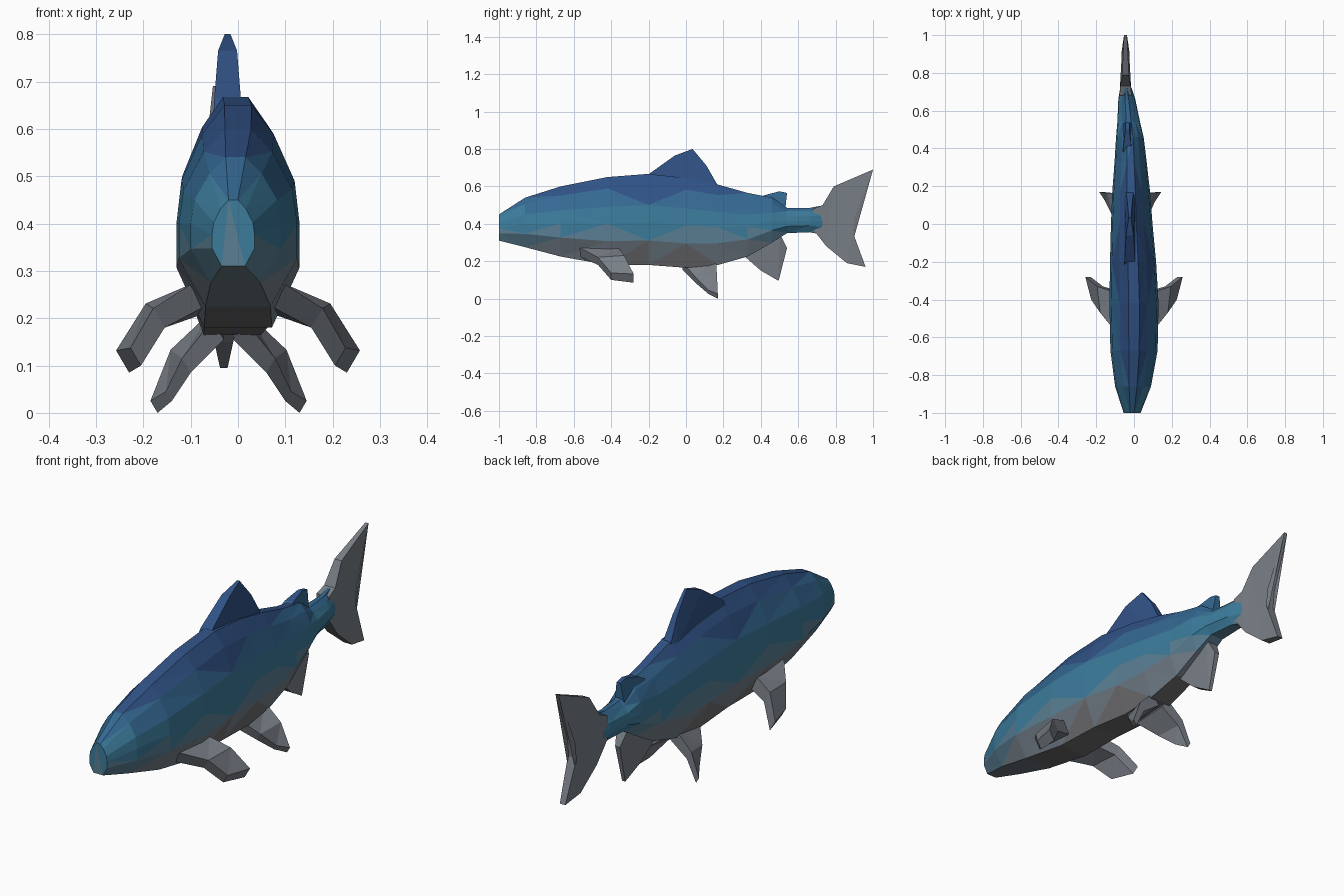
import bpy, bmesh
from mathutils import Vector


def material(name, rgb):
    m = bpy.data.materials.new(name)
    m.diffuse_color = (*rgb, 1)
    return m


# Colour bands from belly to back: (upper height limit, material)
BANDS = [
    (0.225, material("belly_grey", (0.16, 0.16, 0.17))),
    (0.30, material("low_side_grey", (0.17, 0.21, 0.25))),
    (0.36, material("low_side_teal", (0.10, 0.21, 0.29))),
    (0.47, material("side_teal", (0.045, 0.20, 0.33))),
    (0.55, material("upper_side_blue", (0.035, 0.14, 0.29))),
    (9.0, material("back_blue", (0.03, 0.085, 0.24))),
]
FIN = [(9.0, material("fin_grey", (0.19, 0.21, 0.24)))]


def finish(name, bm, bands):
    bmesh.ops.triangulate(bm, faces=bm.faces[:])
    bmesh.ops.recalc_face_normals(bm, faces=bm.faces[:])
    for f in bm.faces:
        z = f.calc_center_median().z
        f.material_index = next(i for i, b in enumerate(bands) if z < b[0])
    mesh = bpy.data.meshes.new(name)
    bm.to_mesh(mesh)
    bm.free()
    for _, m in bands:
        mesh.materials.append(m)
    obj = bpy.data.objects.new(name, mesh)
    bpy.context.collection.objects.link(obj)
    return obj


def loft(name, rings, bands):
    bm = bmesh.new()
    vs = [[bm.verts.new(p) for p in r] for r in rings]
    n = len(vs[0])
    for a, b in zip(vs, vs[1:]):
        for i in range(n):
            j = (i + 1) % n
            bm.faces.new((a[i], a[j], b[j], b[i]))
    bm.faces.new(vs[0])
    bm.faces.new(vs[-1])
    return finish(name, bm, bands)


def plate(name, pts, cx, bands):
    """Upright fin from (y, z, half thickness) outline points."""
    return loft(name, [[(cx - t, y, z) for y, z, t in pts],
                       [(cx + t, y, z) for y, z, t in pts]], bands)


def paired_fin(name, stations, cx):
    """Stations of (leading point, trailing point, thickness), mirrored about cx."""
    for side, s in (("right", 1), ("left", -1)):
        rings = []
        for lead, trail, t in stations:
            up = Vector((0.5, 0, 0.85)) * t
            a, b = Vector(lead), Vector(trail)
            ring = (a, b, b + up, a + up * 0.8)
            rings.append([(cx + s * p.x, p.y, p.z) for p in ring])
        loft(f"{side}_{name}", rings, FIN)


# Body: stations of (y, bottom, top, half width, centre x)
STATIONS = [
    (-1.00, 0.31, 0.45, 0.045, -0.010),
    (-0.86, 0.275, 0.54, 0.095, -0.005),
    (-0.67, 0.225, 0.60, 0.125, 0.0),
    (-0.42, 0.18, 0.65, 0.130, 0.0),
    (-0.20, 0.18, 0.667, 0.122, -0.005),
    (0.00, 0.165, 0.645, 0.110, -0.012),
    (0.17, 0.18, 0.61, 0.100, -0.015),
    (0.33, 0.225, 0.565, 0.085, -0.018),
    (0.46, 0.30, 0.54, 0.073, -0.022),
    (0.54, 0.35, 0.485, 0.060, -0.028),
    (0.66, 0.355, 0.485, 0.045, -0.038),
    (0.74, 0.34, 0.50, 0.025, -0.045),
]
SECTION = [(0.55, 0), (1.0, 0.27), (1.0, 0.47), (0.92, 0.66), (0.58, 0.87), (0.22, 1)]
LOOP = SECTION + [(-x, z) for x, z in reversed(SECTION)]
loft("body", [[(cx + u * w, y, lo + v * (hi - lo)) for u, v in LOOP]
              for y, lo, hi, w, cx in STATIONS], BANDS)

# Fins along the centre line
plate("dorsal_fin", [(-0.22, 0.63, 0.03), (-0.20, 0.665, 0.028), (-0.06, 0.765, 0.02),
                     (0.035, 0.80, 0.006), (0.11, 0.71, 0.012), (0.17, 0.605, 0.02),
                     (0.15, 0.57, 0.03)], -0.022, BANDS)
plate("rear_back_fin", [(0.38, 0.53, 0.025), (0.42, 0.553, 0.02), (0.50, 0.574, 0.01),
                        (0.54, 0.565, 0.01), (0.53, 0.47, 0.025), (0.42, 0.47, 0.03)],
      -0.035, BANDS)
plate("anal_fin", [(0.29, 0.26, 0.035), (0.32, 0.22, 0.03), (0.40, 0.15, 0.02),
                   (0.495, 0.095, 0.008), (0.54, 0.27, 0.012), (0.50, 0.35, 0.03)],
      -0.03, FIN)
plate("tail_fin", [(0.68, 0.37, 0.032), (0.75, 0.28, 0.028), (0.86, 0.19, 0.022),
                   (0.96, 0.17, 0.014), (0.89, 0.36, 0.022), (0.90, 0.44, 0.022),
                   (1.00, 0.69, 0.008), (0.79, 0.60, 0.018), (0.73, 0.50, 0.028),
                   (0.68, 0.48, 0.032)], -0.045, FIN)

# Paired side fins
paired_fin("pectoral_fin", [((0.07, -0.57, 0.225), (0.07, -0.36, 0.21), 0.07),
                            ((0.155, -0.47, 0.18), (0.165, -0.33, 0.18), 0.06),
                            ((0.205, -0.40, 0.10), (0.23, -0.28, 0.085), 0.055)], 0.0)
paired_fin("pelvic_fin", [((0.01, -0.02, 0.155), (0.01, 0.16, 0.16), 0.06),
                          ((0.08, 0.05, 0.085), (0.10, 0.165, 0.095), 0.045),
                          ((0.12, 0.12, 0.025), (0.15, 0.17, 0.0), 0.03)], -0.02)
